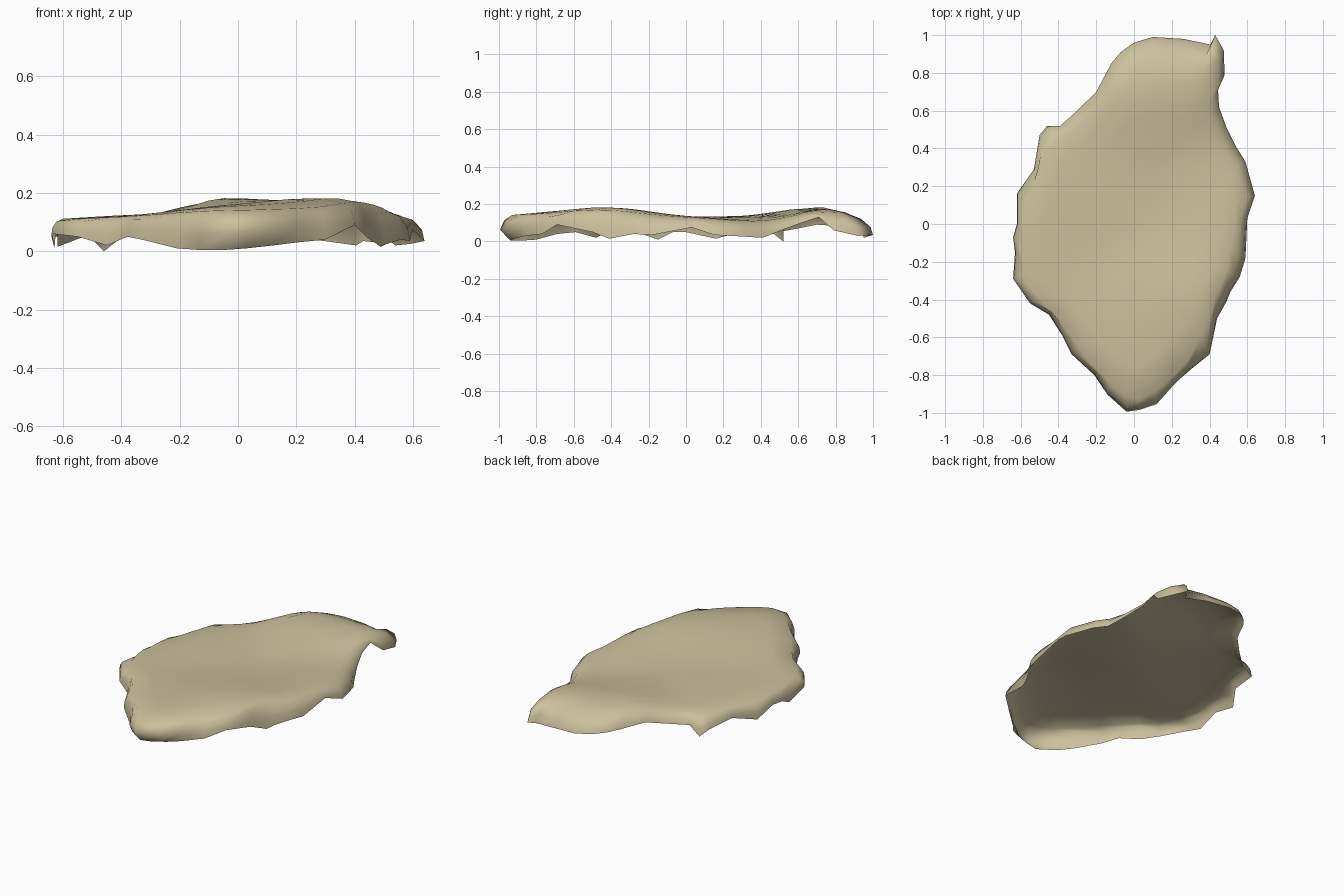
import bpy, bmesh, math
from mathutils import Vector

if "Cube" in bpy.data.objects:
    bpy.data.objects.remove(bpy.data.objects["Cube"])

# Ragged lower edge of the slab, anticlockwise from the front tip: x, y, z
EDGE = [(-.04, -1, .005), (.03, -.99, .01), (.12, -.96, .02), (.2, -.87, .03), (.3, -.77, .04),
        (.4, -.69, .09), (.44, -.5, .05), (.49, -.41, .015), (.51, -.36, .025), (.56, -.28, .04),
        (.59, -.18, .035), (.6, .03, .075), (.64, .15, .035), (.59, .33, .025), (.54, .41, .02),
        (.49, .51, .06), (.45, .62, .1), (.445, .71, .13), (.48, .79, .06), (.475, .92, .03),
        (.43, 1, .035), (.405, .95, .02), (.26, .98, .04), (.1, .99, .05), (0, .96, .06),
        (-.07, .91, .07), (-.12, .85, .08), (-.2, .7, .09), (-.3, .6, .07), (-.39, .52, .055),
        (-.46, .52, 0), (-.5, .47, .04), (-.53, .29, .05), (-.62, .16, .015), (-.62, 0, .05),
        (-.64, -.07, .05), (-.63, -.15, .01), (-.64, -.29, .06), (-.55, -.42, .05),
        (-.45, -.48, .02), (-.38, -.59, .05), (-.33, -.69, .04), (-.21, -.8, .01), (-.14, -.91, .005)]
# Broad swells and hollows of the top: x, y, radius, height
BUMPS = [(.3, -.42, .33, .055), (-.02, .68, .24, .06), (.33, .76, .2, .04), (.45, .36, .2, -.015),
         (0, -.85, .3, .025), (-.15, .2, .3, .012), (-.1, -.45, .25, .015)]


def top_height(x, y):
    return .122 + .012 * x + sum(h * math.exp(-((x - a) ** 2 + (y - b) ** 2) / (r * r))
                                 for a, b, r, h in BUMPS)


def edge_smoothed(i, passes):
    """Edge point averaged with its neighbours, so inner rings lose the teeth."""
    n, total = len(EDGE), Vector((0, 0, 0))
    for k in range(-passes, passes + 1):
        total += Vector(EDGE[(i + k) % n])
    return total / (2 * passes + 1)


# Rings: inset, blend from lower edge to top surface, smoothing
RINGS = [(0, 0, 0), (.015, .42, 0), (.07, .78, 0), (.14, .95, 1), (.23, 1, 1),
         (.4, 1, 2), (.6, 1, 2), (.8, 1, 2)]
bm = bmesh.new()
rings = []
for inset, blend, passes in RINGS:
    ring = []
    for i in range(len(EDGE)):
        p = edge_smoothed(i, passes)
        # right and back flanks slope, left and front flanks are steep
        d = Vector((p.x, p.y)).normalized().dot(Vector((.7, .7)))
        w = .4 + .5 * max(0, min(1, .5 + d))
        s = 1 - inset * (w if inset < .2 else 1)
        x, y = p.x * s, p.y * s
        if inset == 0 and y < -.85:      # tip undercuts at the bottom
            y += .06 * min(1, (-.85 - y) / .1)
        z = p.z + (top_height(x, y) - p.z) * blend
        ring.append(bm.verts.new((x, y, z)))
    rings.append(ring)

# Skirt and top surface, open underneath
n = len(EDGE)
for a, b in zip(rings, rings[1:]):
    for i in range(n):
        j = (i + 1) % n
        bm.faces.new((a[i], a[j], b[j], b[i]))
centre = bm.verts.new((0, 0, top_height(0, 0)))
for i in range(n):
    bm.faces.new((rings[-1][i], rings[-1][(i + 1) % n], centre))
for f in bm.faces:
    f.smooth = True

mesh = bpy.data.meshes.new("rock_slab")
bm.to_mesh(mesh)
bm.free()
slab = bpy.data.objects.new("rock_slab", mesh)
bpy.context.collection.objects.link(slab)

# Sandstone colour
stone = bpy.data.materials.new("sandstone")
stone.diffuse_color = (.60, .53, .34, 1)
stone.use_nodes = True
stone.node_tree.nodes["Principled BSDF"].inputs["Base Color"].default_value = stone.diffuse_color
mesh.materials.append(stone)
